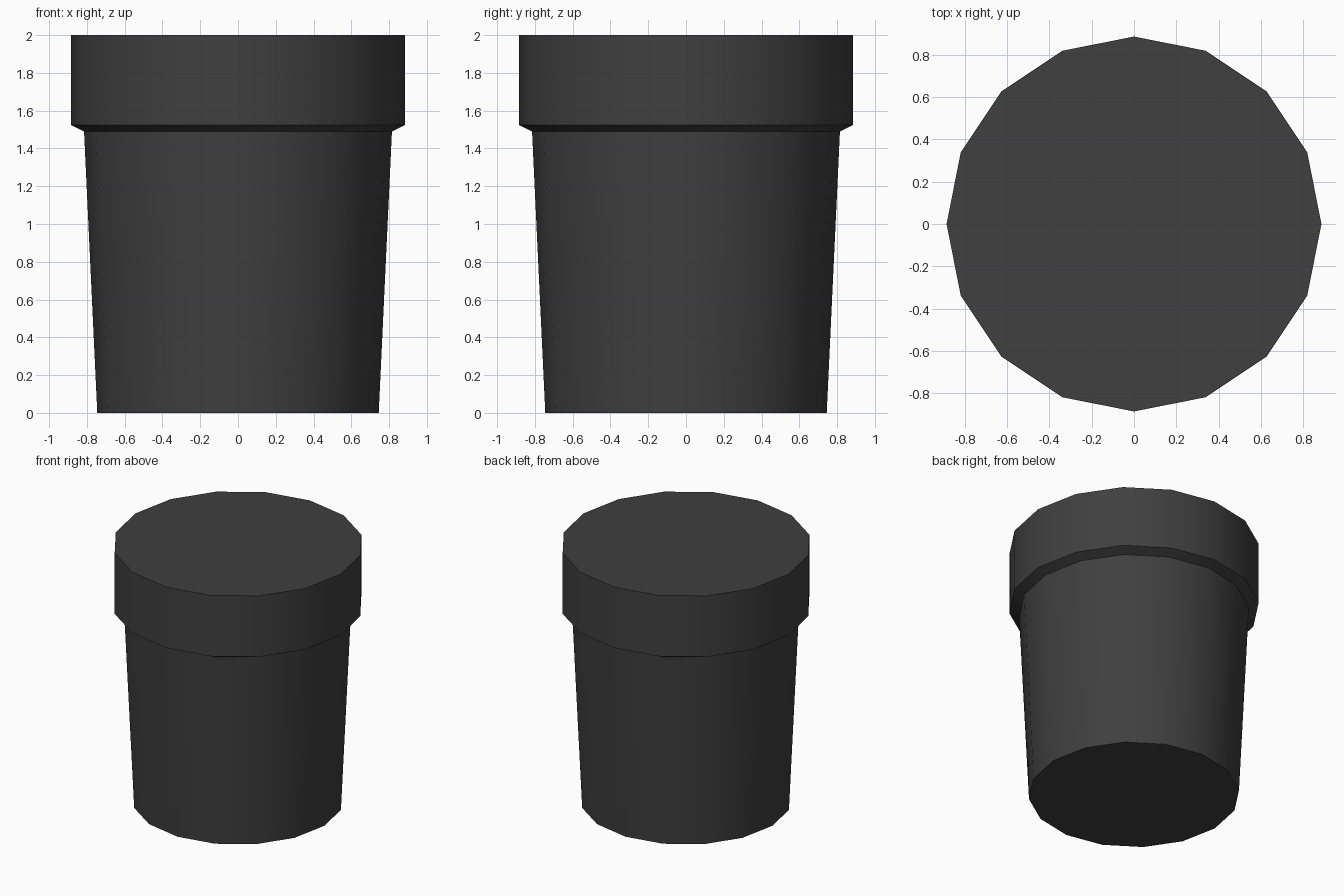
import bpy
import bmesh
from math import cos, sin, tau, radians

cube = bpy.data.objects.get("Cube")
if cube:
    bpy.data.objects.remove(cube, do_unlink=True)

SIDES = 16

# Colour
charcoal = bpy.data.materials.new("charcoal")
charcoal.use_nodes = True
colour = (0.05, 0.05, 0.05, 1)
charcoal.diffuse_color = colour
charcoal.node_tree.nodes["Principled BSDF"].inputs["Base Color"].default_value = colour


def lathe(name, profile, material):
    """Turn a (radius, height) profile around z and cap both ends."""
    bm = bmesh.new()
    rings = [[bm.verts.new((r * cos(tau * i / SIDES), r * sin(tau * i / SIDES), z))
              for i in range(SIDES)] for r, z in profile]
    for low, high in zip(rings, rings[1:]):
        for i in range(SIDES):
            j = (i + 1) % SIDES
            bm.faces.new((low[i], low[j], high[j], high[i]))
    bm.faces.new(rings[0][::-1])
    bm.faces.new(rings[-1])
    mesh = bpy.data.meshes.new(name)
    bm.to_mesh(mesh)
    bm.free()
    mesh.materials.append(material)
    obj = bpy.data.objects.new(name, mesh)
    bpy.context.collection.objects.link(obj)
    return obj


# Tapered pot with a sloped step up to a wide, closed rim
pot = lathe("pot_with_rim",
            [(0.745, 0), (0.815, 1.49), (0.885, 1.525), (0.885, 2)], charcoal)

# Smooth walls, sharp rim and base edges
bpy.ops.object.select_all(action='DESELECT')
pot.select_set(True)
bpy.context.view_layer.objects.active = pot
bpy.ops.object.shade_smooth_by_angle(angle=radians(30))
